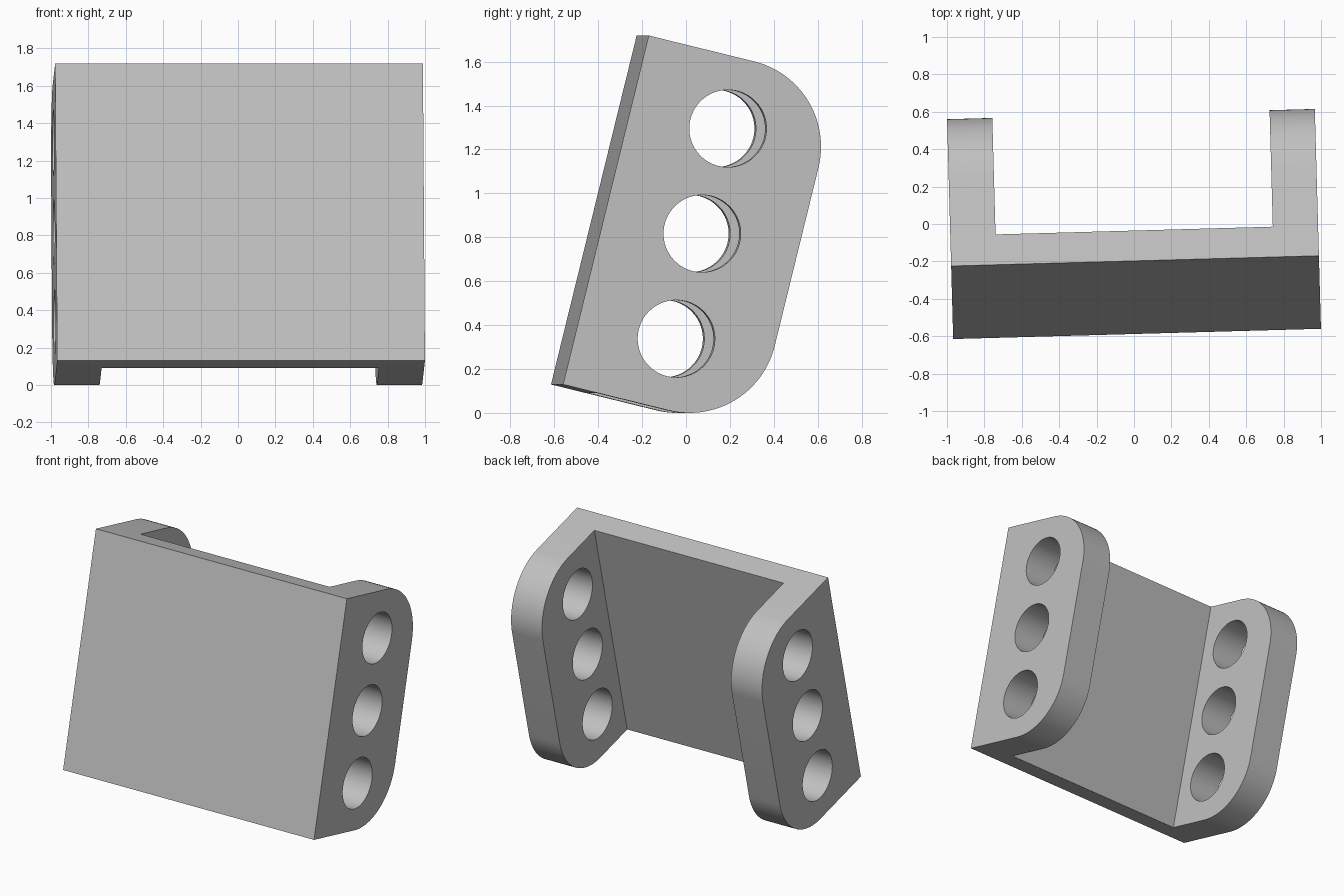
import bpy, bmesh, math
from mathutils import Vector, Matrix

cube = bpy.data.objects.get("Cube")
if cube:
    bpy.data.objects.remove(cube, do_unlink=True)

# Bracket dimensions before it is leaned back
WIDTH, HEIGHT, DEPTH = 1.967, 1.637, 0.895
FLANGE, PLATE = 0.242, 0.167
CORNER, HOLE, PITCH = 0.4, 0.176, 0.493
LEAN, TURN = math.radians(-13.8), math.radians(1.6)

grey = bpy.data.materials.new("light grey")
grey.use_nodes = True
grey.diffuse_color = (0.53, 0.53, 0.53, 1)
grey.node_tree.nodes["Principled BSDF"].inputs["Base Color"].default_value = grey.diffuse_color


def prism(name, profile, width):
    """Extrude a (y, z) profile symmetrically along x."""
    bm = bmesh.new()
    face = bm.faces.new([bm.verts.new((-width / 2, y, z)) for y, z in profile])
    new = bmesh.ops.extrude_face_region(bm, geom=[face])["geom"]
    bmesh.ops.translate(bm, vec=(width, 0, 0),
                        verts=[v for v in new if isinstance(v, bmesh.types.BMVert)])
    bmesh.ops.recalc_face_normals(bm, faces=bm.faces)
    mesh = bpy.data.meshes.new(name)
    bm.to_mesh(mesh)
    bm.free()
    obj = bpy.data.objects.new(name, mesh)
    bpy.context.collection.objects.link(obj)
    return obj


def arc(y, z, radius, start, end, steps):
    angles = [math.radians(start + (end - start) * i / steps) for i in range(steps + 1)]
    return [(y + radius * math.cos(a), z + radius * math.sin(a)) for a in angles]


# Side profile with rounded rear corners
profile = [(0, HEIGHT), (0, 0)]
profile += arc(DEPTH - CORNER, CORNER, CORNER, -90, 0, 24)
profile += arc(DEPTH - CORNER, HEIGHT - CORNER, CORNER, 0, 90, 24)
bracket = prism("bracket", profile, WIDTH)
bracket.data.materials.append(grey)

# Channel between the flanges, and three holes through both
cutters = [prism("channel_cutter", [(PLATE, -1), (2, -1), (2, 3), (PLATE, 3)],
                 WIDTH - 2 * FLANGE)]
for i in (-1, 0, 1):
    circle = arc(DEPTH / 2 + 0.004, HEIGHT / 2 + i * PITCH, HOLE, 0, 360, 64)[:-1]
    cutters.append(prism("hole_cutter", circle, WIDTH + 1))

bpy.context.view_layer.objects.active = bracket
for cutter in cutters:
    cutter.hide_render = True
    cutter.data.materials.append(grey)
    mod = bracket.modifiers.new("cut", "BOOLEAN")
    mod.operation, mod.solver, mod.object = "DIFFERENCE", "EXACT", cutter
    bpy.ops.object.modifier_apply(modifier=mod.name)
    bpy.data.objects.remove(cutter, do_unlink=True)

# Lean back, turn slightly, then centre and stand on the ground
bracket.data.transform(Matrix.Rotation(TURN, 4, "Z") @ Matrix.Rotation(LEAN, 4, "X"))
points = [v.co for v in bracket.data.vertices]
low = Vector([min(p[k] for p in points) for k in range(3)])
high = Vector([max(p[k] for p in points) for k in range(3)])
middle = (low + high) / 2
bracket.data.transform(Matrix.Translation((-middle.x, -middle.y, -low.z)))

bpy.ops.object.select_all(action="DESELECT")
bracket.select_set(True)
bpy.ops.object.shade_smooth_by_angle(angle=math.radians(30))
